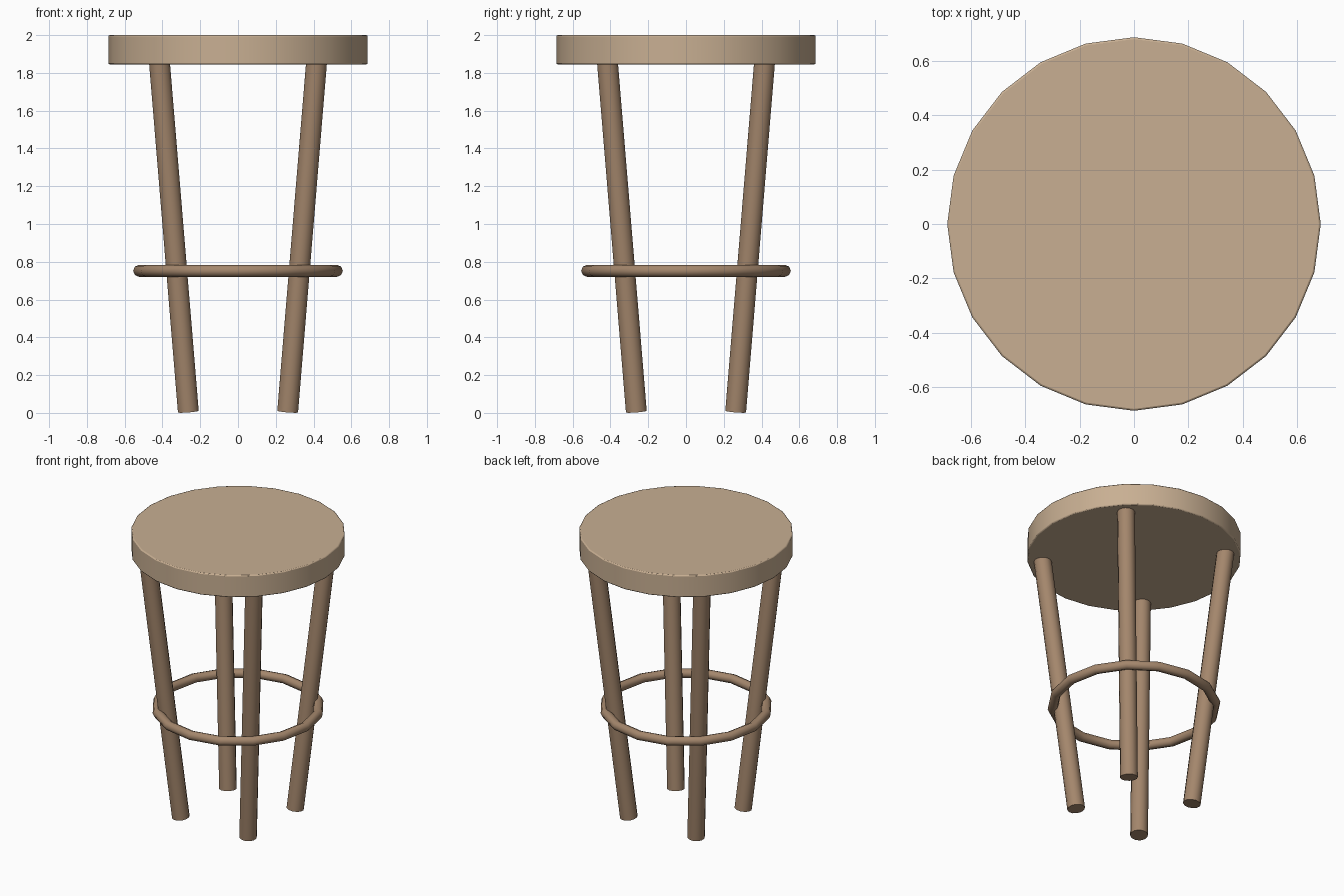
import bpy, math
from mathutils import Vector

if "Cube" in bpy.data.objects:
    bpy.data.objects.remove(bpy.data.objects["Cube"])


def material(name, rgb):
    m = bpy.data.materials.new(name)
    m.diffuse_color = (*rgb, 1)
    m.use_nodes = True
    m.node_tree.nodes["Principled BSDF"].inputs["Base Color"].default_value = m.diffuse_color
    return m


def finish(name, mat, angle):
    ob = bpy.context.object
    ob.name = name
    ob.data.materials.append(mat)
    bpy.ops.object.shade_smooth_by_angle(angle=math.radians(angle))
    return ob


pale_wood = material("pale wood", (0.58, 0.43, 0.29))
brown_wood = material("brown wood", (0.37, 0.24, 0.15))

# Round seat with slightly softened rims
bpy.ops.mesh.primitive_cylinder_add(vertices=24, radius=0.686, depth=0.155,
                                    location=(0, 0, 1.9225))
seat = finish("seat", pale_wood, 50)
bevel = seat.modifiers.new("rim", 'BEVEL')
bevel.width = 0.007
bevel.segments = 2
bevel.limit_method = 'ANGLE'
bevel.angle_limit = math.radians(50)

# Four legs leaning inward toward the floor
for sx, side in ((-1, "left"), (1, "right")):
    for sy, end in ((-1, "front"), (1, "back")):
        foot = Vector((sx * 0.263, sy * 0.263, 0.007))
        top = Vector((sx * 0.417, sy * 0.417, 1.87))
        axis = top - foot
        bpy.ops.mesh.primitive_cylinder_add(vertices=12, radius=0.057,
                                            depth=axis.length,
                                            location=(foot + top) / 2)
        bpy.context.object.rotation_mode = 'QUATERNION'
        bpy.context.object.rotation_quaternion = axis.to_track_quat('Z', 'Y')
        finish(f"{end}_{side}_leg", brown_wood, 40)

# Foot ring around the legs
bpy.ops.mesh.primitive_torus_add(major_segments=16, minor_segments=8,
                                 major_radius=0.523, minor_radius=0.032,
                                 location=(0, 0, 0.752))
finish("foot_ring", brown_wood, 60)
